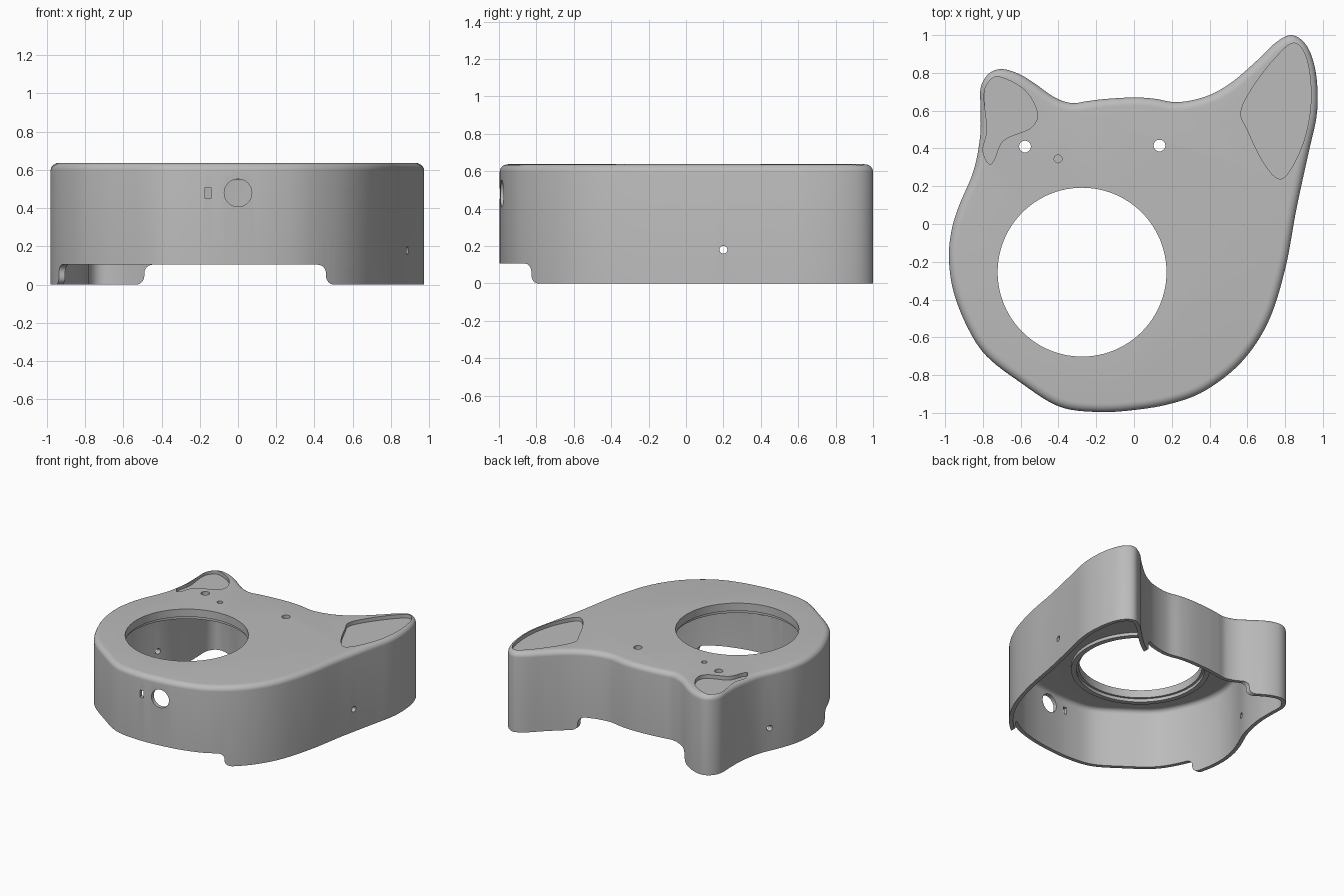
import bpy, bmesh, math
from mathutils import Vector, Matrix

if "Cube" in bpy.data.objects:
    bpy.data.objects.remove(bpy.data.objects["Cube"], do_unlink=True)

TOP, CEILING, WALL, NOTCH = 0.637, 0.575, 0.03, 0.105

grey = bpy.data.materials.new("plain_grey")
grey.use_nodes = True
grey.diffuse_color = (0.5, 0.5, 0.5, 1)
grey.node_tree.nodes["Principled BSDF"].inputs["Base Color"].default_value = (0.5, 0.5, 0.5, 1)


def add_object(name, bm):
    bmesh.ops.recalc_face_normals(bm, faces=bm.faces)
    mesh = bpy.data.meshes.new(name)
    bm.to_mesh(mesh)
    bm.free()
    mesh.materials.append(grey)
    obj = bpy.data.objects.new(name, mesh)
    bpy.context.collection.objects.link(obj)
    return obj


def smooth_loop(points, steps=6):
    """Closed Catmull-Rom curve through the points."""
    pts = [Vector(p) for p in points]
    n, out = len(pts), []
    for i in range(n):
        a, b, c, d = (pts[(i + k) % n] for k in (-1, 0, 1, 2))
        for s in range(steps):
            t = s / steps
            out.append(b + 0.5 * t * (c - a + t * (2 * a - 5 * b + 4 * c - d
                                                   + t * (3 * (b - c) + d - a))))
    return out


def inset(loop, dist):
    """Move a counter-clockwise loop inward."""
    out = []
    for i, p in enumerate(loop):
        t = (loop[(i + 1) % len(loop)] - loop[i - 1]).normalized()
        out.append(p + Vector((-t.y, t.x)) * dist)
    return out


def loft(name, rings, closed=False):
    """Skin rings of 3D points; cap the ends or close into a tube."""
    bm = bmesh.new()
    vs = [[bm.verts.new(p) for p in ring] for ring in rings]
    pairs = list(zip(vs, vs[1:])) + ([(vs[-1], vs[0])] if closed else [])
    for lo, hi in pairs:
        for i in range(len(lo)):
            bm.faces.new((lo[i - 1], lo[i], hi[i], hi[i - 1]))
    if not closed:
        bm.faces.new(vs[0])
        bm.faces.new(vs[-1])
    return add_object(name, bm)


def at_height(loop, z):
    return [(p[0], p[1], z) for p in loop]


def cylinder(name, radius, start, end, sides=48):
    start, end = Vector(start), Vector(end)
    axis = end - start
    bm = bmesh.new()
    place = Matrix.Translation((start + end) / 2) @ axis.to_track_quat("Z", "Y").to_matrix().to_4x4()
    bmesh.ops.create_cone(bm, cap_ends=True, segments=sides, radius1=radius,
                          radius2=radius, depth=axis.length, matrix=place)
    return add_object(name, bm)


def notch(name, low, high, start, end, along_y):
    """Bottom cut-out with rounded corners, swept across the shell."""
    r, arc = 0.045, [math.radians(a) for a in range(0, 91, 15)]
    side = [(-r, -0.1)]
    side += [(-r + r * math.sin(t), r - r * math.cos(t)) for t in arc]
    side += [(r - r * math.cos(t), NOTCH - r + r * math.sin(t)) for t in arc]
    profile = [(low + u, z) for u, z in side] + [(high - u, z) for u, z in reversed(side)]
    return loft(name, [[(u, v, z) if along_y else (v, u, z) for u, z in profile]
                       for v in (start, end)])


# Cat-head outline, counter-clockwise from the middle of the back
outline = smooth_loop([
    (0, .67), (-.15, .662), (-.25, .65), (-.33, .64), (-.42, .67), (-.52, .74), (-.61, .795),
    (-.7, .82), (-.77, .795), (-.812, .72), (-.812, .6), (-.815, .46), (-.85, .28),
    (-.925, .1), (-.965, -.03), (-.98, -.18), (-.955, -.36), (-.88, -.55), (-.78, -.7),
    (-.6, -.84), (-.4, -.965), (-.2, -.995), (0, -.985), (.2, -.95), (.38, -.88),
    (.57, -.73), (.71, -.52), (.8, -.24), (.86, .08), (.925, .38), (.965, .56), (.972, .7),
    (.955, .84), (.91, .95), (.835, 1), (.75, .96), (.64, .855), (.51, .745), (.38, .675),
    (.23, .645), (.11, .663)])

# Hollow shell: inner ceiling, inner wall, outer wall, rounded rim, top
quarter = [math.radians(a) for a in range(0, 91, 15)]
rings = []
for t in reversed(quarter):
    rings.append(at_height(inset(outline, WALL + 0.035 * (1 - math.cos(t))),
                           CEILING - 0.035 * (1 - math.sin(t))))
rings.append(at_height(inset(outline, WALL), 0))
rings.append(at_height(outline, 0))
for t in quarter:
    rings.append(at_height(inset(outline, 0.045 * (1 - math.cos(t))),
                           TOP - 0.04 * (1 - math.sin(t))))
shell = loft("cat_head_shell", rings)

# Shallow ear recesses
ears = {
    "large_ear_recess": [(.847, .958), (.915, .87), (.937, .656), (.9, .444), (.82, .275),
                         (.757, .243), (.677, .34), (.6, .5), (.566, .59), (.62, .71), (.74, .87)],
    "small_ear_recess": [(-.71, .778), (-.58, .71), (-.513, .593), (-.545, .51), (-.69, .444),
                         (-.74, .34), (-.767, .317), (-.8, .39), (-.778, .5), (-.794, .68),
                         (-.767, .755)]}
cutters = []
for name, pts in ears.items():
    loop = smooth_loop(pts)
    cutters.append(loft(name, [at_height(loop, TOP - 0.03), at_height(loop, 1)]))

# Large opening, small top holes and a blind hole
cx, cy = -0.275, -0.255
cutters.append(cylinder("large_opening", 0.447, (cx, cy, 0.4), (cx, cy, 1), 96))
for x, y, r, bottom in ((-.577, .41, .031, .4), (.135, .415, .031, .4), (-.402, .345, .021, .6)):
    cutters.append(cylinder("top_hole", r, (x, y, bottom), (x, y, 1), 32))

# Front port, front slot and side holes
cutters.append(cylinder("front_port", 0.072, (0, -1.2, .48), (0, -.8, .48)))
slot = [(-.172, .452), (-.142, .452), (-.142, .508), (-.172, .508)]
cutters.append(loft("front_slot", [[(x, y, z) for x, z in slot] for y in (-1.2, -.8)]))
cutters.append(cylinder("side_holes", 0.021, (-1.2, .2, .18), (1.2, .2, .18), 24))

# Cut-outs along the bottom edge
cutters.append(notch("front_back_notch", -.49, .46, -1.2, 1.2, True))
cutters.append(notch("right_front_notch", -1.6, -.42, -1.2, -.1, False))

for cutter in cutters:
    mod = shell.modifiers.new(cutter.name, "BOOLEAN")
    mod.operation, mod.solver, mod.object = "DIFFERENCE", "EXACT", cutter
    cutter.hide_render = True

# Bake the cuts and drop the cutters
bpy.context.view_layer.update()
graph = bpy.context.evaluated_depsgraph_get()
shell_mesh = bpy.data.meshes.new_from_object(shell.evaluated_get(graph))
shell.modifiers.clear()
shell.data = shell_mesh
for cutter in cutters:
    bpy.data.objects.remove(cutter, do_unlink=True)


# Raised lip under the large opening
def circle(radius, z, sides=96):
    return [(cx + radius * math.cos(i * math.tau / sides),
             cy + radius * math.sin(i * math.tau / sides), z) for i in range(sides)]


lip = loft("opening_lip", [circle(r, z) for r, z in
                           ((.465, .55), (.503, .55), (.503, .59), (.465, .59))], closed=True)

for obj in (shell, lip):
    bpy.ops.object.select_all(action="DESELECT")
    obj.select_set(True)
    bpy.context.view_layer.objects.active = obj
    bpy.ops.object.shade_smooth_by_angle(angle=math.radians(30))
